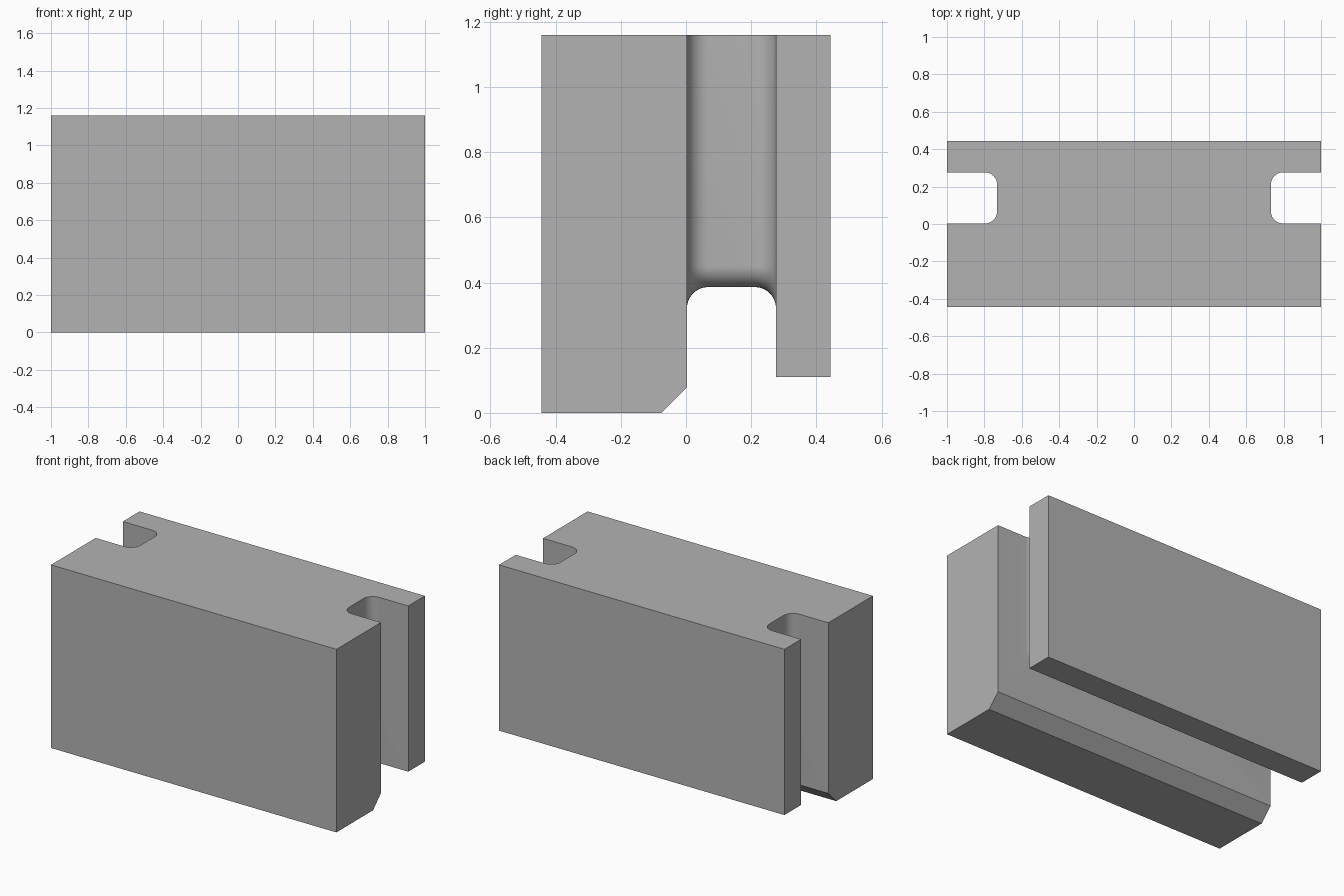
import bpy
import bmesh
from math import sin, cos, pi

cube = bpy.data.objects.get("Cube")
if cube:
    bpy.data.objects.remove(cube, do_unlink=True)

HALF_X, HALF_Y, TOP = 1.0, 0.443, 1.16
GROOVE_FRONT, GROOVE_BACK = 0.003, 0.276   # groove side walls
CORE_X, CORE_Z = 0.732, 0.386              # groove floor: sides and underside
FILLET = 0.065
CHAMFER = 0.079
BACK_BOTTOM = 0.11
STEPS = 10

bm = bmesh.new()


def vert(x, y, z):
    return bm.verts.new((x, y, z))


def core_ring(flare, y):
    """U-shaped section of the core, from right top round the underside to left top."""
    r = FILLET + flare
    cx, cz = CORE_X - FILLET, CORE_Z + FILLET
    arc = [(cx + r * cos(a), cz - r * sin(a))
           for a in (pi / 2 * i / STEPS for i in range(STEPS + 1))]
    half = [(cx + r, TOP)] + arc
    pts = half + [(-x, z) for x, z in reversed(half)]
    return [vert(x, y, z) for x, z in pts]


# Core rings, flared by a fillet into each groove wall
angles = [pi / 2 * i / STEPS for i in range(STEPS + 1)]
profile = [(FILLET * (1 - sin(a)), GROOVE_FRONT + FILLET * (1 - cos(a))) for a in angles]
profile += [(d, GROOVE_FRONT + GROOVE_BACK - y) for d, y in reversed(profile)]
rings = [core_ring(d, y) for d, y in profile]
for a, b in zip(rings, rings[1:]):
    for i in range(len(a) - 1):
        bm.faces.new((a[i], a[i + 1], b[i + 1], b[i]))


def slab(section, ring):
    """Slab outline in (y, z): outer top, outer bottom, ..., inner top. Returns its ends."""
    right = [vert(HALF_X, y, z) for y, z in section]
    left = [vert(-HALF_X, y, z) for y, z in section]
    bm.faces.new(right)
    bm.faces.new(left)
    for i in range(len(section) - 1):
        if i < len(section) - 2:
            bm.faces.new((right[i], right[i + 1], left[i + 1], left[i]))
    # Inner wall wraps around the core
    bm.faces.new([right[-1], right[-2], left[-2], left[-1]] + ring[::-1])
    return right, left


front_r, front_l = slab([(-HALF_Y, TOP), (-HALF_Y, 0), (GROOVE_FRONT - CHAMFER, 0),
                         (GROOVE_FRONT, CHAMFER), (GROOVE_FRONT, TOP)], rings[0])
back_r, back_l = slab([(HALF_Y, TOP), (HALF_Y, BACK_BOTTOM),
                       (GROOVE_BACK, BACK_BOTTOM), (GROOVE_BACK, TOP)], rings[-1])

# One top face joining both slabs and the core
bm.faces.new([front_l[0], front_r[0], front_r[-1]] + [r[0] for r in rings]
             + [back_r[-1], back_r[0], back_l[0], back_l[-1]]
             + [r[-1] for r in reversed(rings)] + [front_l[-1]])
bmesh.ops.recalc_face_normals(bm, faces=bm.faces[:])

mesh = bpy.data.meshes.new("grooved_block")
bm.to_mesh(mesh)
bm.free()
block = bpy.data.objects.new("grooved_block", mesh)
bpy.context.collection.objects.link(block)

# Plain grey finish
grey = bpy.data.materials.new("light_grey")
grey.use_nodes = True
colour = (0.45, 0.45, 0.45, 1)
grey.diffuse_color = colour
grey.node_tree.nodes["Principled BSDF"].inputs["Base Color"].default_value = colour
mesh.materials.append(grey)

bpy.ops.object.select_all(action="DESELECT")
block.select_set(True)
bpy.context.view_layer.objects.active = block
bpy.ops.object.shade_smooth_by_angle(angle=pi / 6)
